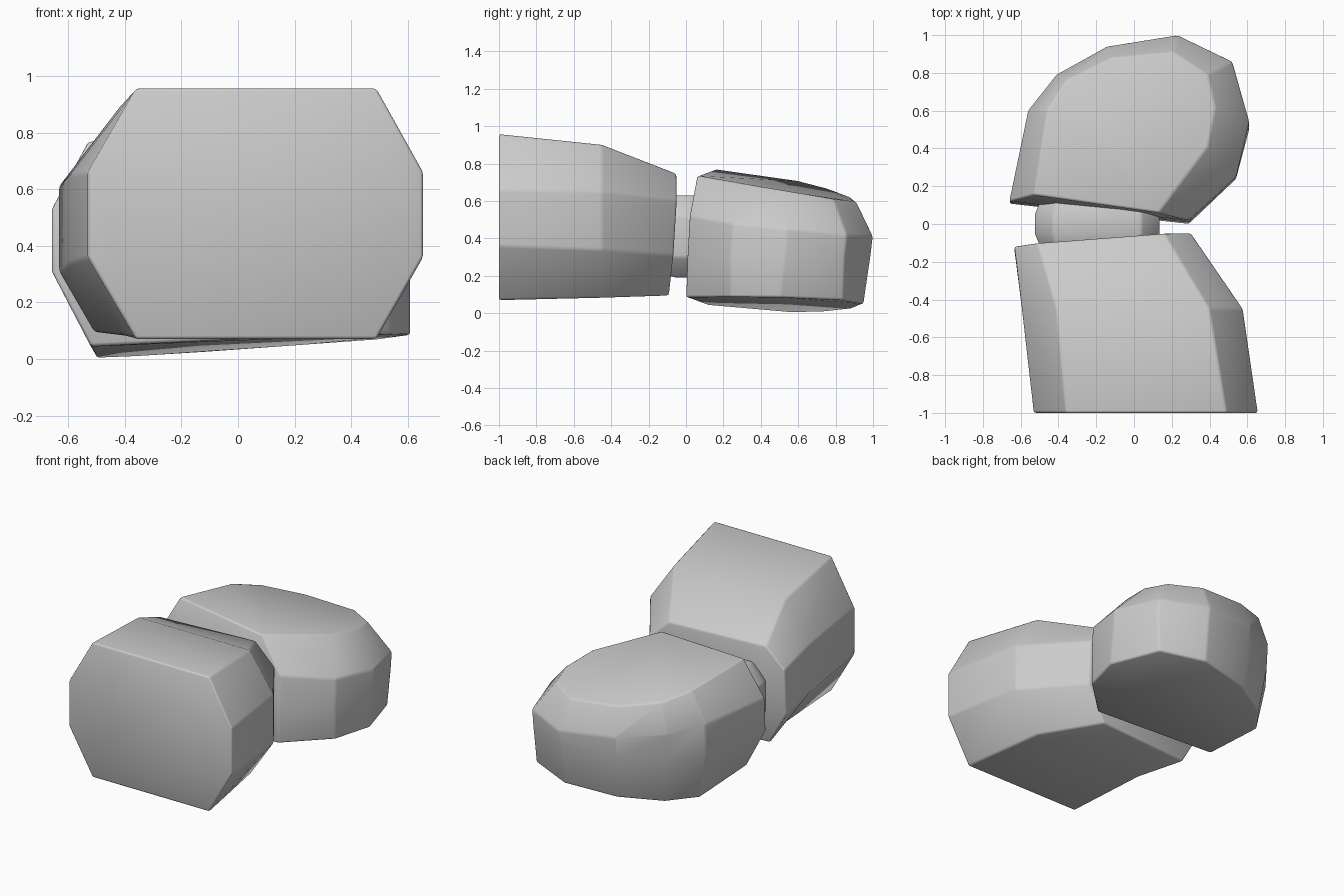
import bpy, bmesh

if "Cube" in bpy.data.objects:
    bpy.data.objects.remove(bpy.data.objects["Cube"])


def loft(name, rings, bevel=0.012):
    """Skin equal-length closed rings and cap both ends."""
    bm = bmesh.new()
    loops = [[bm.verts.new(p) for p in ring] for ring in rings]
    n = len(loops[0])
    for a, b in zip(loops, loops[1:]):
        for i in range(n):
            j = (i + 1) % n
            bm.faces.new((a[i], a[j], b[j], b[i]))
    bm.faces.new(loops[0][::-1])
    bm.faces.new(loops[-1])
    bmesh.ops.recalc_face_normals(bm, faces=bm.faces)
    mesh = bpy.data.meshes.new(name)
    bm.to_mesh(mesh)
    bm.free()
    ob = bpy.data.objects.new(name, mesh)
    bpy.context.collection.objects.link(ob)
    bpy.ops.object.select_all(action='DESELECT')
    bpy.context.view_layer.objects.active = ob
    ob.select_set(True)
    mod = ob.modifiers.new("edge_softening", 'BEVEL')
    mod.width = bevel
    mod.segments = 2
    mod.limit_method = 'ANGLE'
    mod.angle_limit = 0.42
    bpy.ops.object.modifier_apply(modifier=mod.name)
    bpy.ops.object.shade_smooth_by_angle(angle=1.0)
    return ob


def octagon(xs, zs, y):
    """Chamfered rectangle; xs, zs = outer, inner, inner, outer; y(x, z) = plane."""
    x0, x1, x2, x3 = xs
    z0, z1, z2, z3 = zs
    pts = [(x1, z0), (x2, z0), (x3, z1), (x3, z2),
           (x2, z3), (x1, z3), (x0, z2), (x0, z1)]
    return [(x, y(x, z), z) for x, z in pts]


# Front segment: octagonal block tapering to a slanted joint face
loft("front_segment", [
    octagon((-0.53, -0.36, 0.49, 0.655), (0.07, 0.36, 0.66, 0.957), lambda x, z: -1.0),
    octagon((-0.593, -0.41, 0.40, 0.575), (0.083, 0.34, 0.65, 0.90), lambda x, z: -0.45),
    octagon((-0.633, -0.51, 0.16, 0.30), (0.095, 0.31, 0.61, 0.745),
            lambda x, z: -0.081 + 0.076 * (x - 0.29) + 0.0625 * (z - 0.1)),
])

# Joint: short bulged plug between the segments
plug = []
for y, s in ((-0.13, 0.9), (-0.05, 1.0), (0.05, 1.0), (0.13, 0.9)):
    xs = [-0.195 + s * d for d in (-0.33, -0.235, 0.235, 0.33)]
    zs = [0.41 + s * d for d in (-0.22, -0.11, 0.11, 0.22)]
    plug.append(octagon(xs, zs, lambda x, z, y=y: y))
loft("joint_plug", plug)

# Rear segment: rounded tip, built as horizontal rings from bottom to top
bottom = [(-0.52, 0.11, 0.045), (-0.50, 0.57, 0.003), (-0.37, 0.75, 0.01),
          (-0.12, 0.89, 0.025), (0.22, 0.95, 0.05), (0.50, 0.84, 0.07),
          (0.61, 0.50, 0.085), (0.54, 0.24, 0.087), (0.29, 0.0, 0.085)]
outline = [(-0.66, 0.12), (-0.56, 0.60), (-0.41, 0.79), (-0.14, 0.94), (0.23, 1.0),
           (0.52, 0.86), (0.61, 0.54), (0.54, 0.25), (0.29, 0.02)]
low = [(x, y - 0.012, 0.31) for x, y in outline]
high = [(x, y, z) for (x, y), z in
        zip(outline, (0.53, 0.51, 0.48, 0.44, 0.41, 0.42, 0.45, 0.48, 0.52))]
top = [(-0.53, 0.155, 0.77), (-0.46, 0.60, 0.71), (-0.36, 0.76, 0.665),
       (-0.12, 0.88, 0.62), (0.21, 0.91, 0.595), (0.39, 0.79, 0.61),
       (0.43, 0.62, 0.64), (0.39, 0.41, 0.675), (0.13, 0.06, 0.735)]
loft("rear_segment", [bottom, low, high, top])
